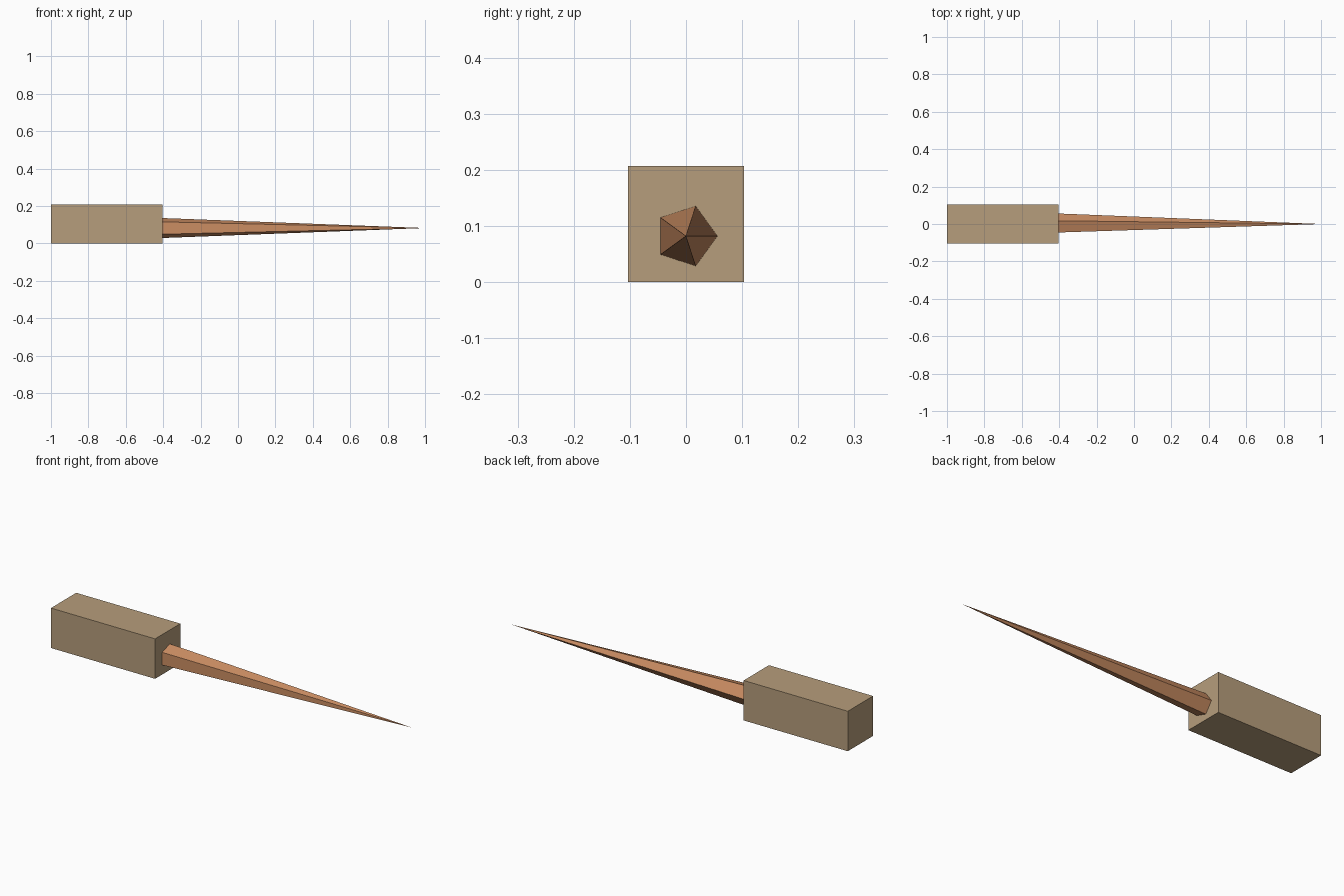
import bpy
import math
from mathutils import Matrix

default = bpy.data.objects.get("Cube")
if default:
    bpy.data.objects.remove(default, do_unlink=True)


def make_material(name, colour):
    mat = bpy.data.materials.new(name)
    mat.use_nodes = True
    mat.diffuse_color = colour
    mat.node_tree.nodes["Principled BSDF"].inputs["Base Color"].default_value = colour
    return mat


def finish(name, mat):
    obj = bpy.context.object
    obj.name = name
    obj.data.name = name
    obj.data.materials.append(mat)
    return obj


tan = make_material("tan", (0.47, 0.34, 0.2, 1))
copper = make_material("copper", (0.6, 0.27, 0.125, 1))

# Handle: square block at the left end
X_END, X_JOIN, WIDTH = -1.0, -0.403, 0.207
bpy.ops.mesh.primitive_cube_add(size=1, location=((X_END + X_JOIN) / 2, 0, WIDTH / 2))
handle = finish("handle", tan)
handle.data.transform(Matrix.Diagonal((X_JOIN - X_END, WIDTH, WIDTH, 1)))

# Spike: five-sided cone pointing along +x, one corner towards +y
LENGTH = 1 - X_JOIN
bpy.ops.mesh.primitive_cone_add(vertices=5, radius1=0.056, radius2=0, depth=LENGTH,
                                location=(X_JOIN + LENGTH / 2, 0, 0.082))
spike = finish("spike", copper)
spike.data.transform(Matrix.Rotation(math.pi / 2, 4, 'Y'))
